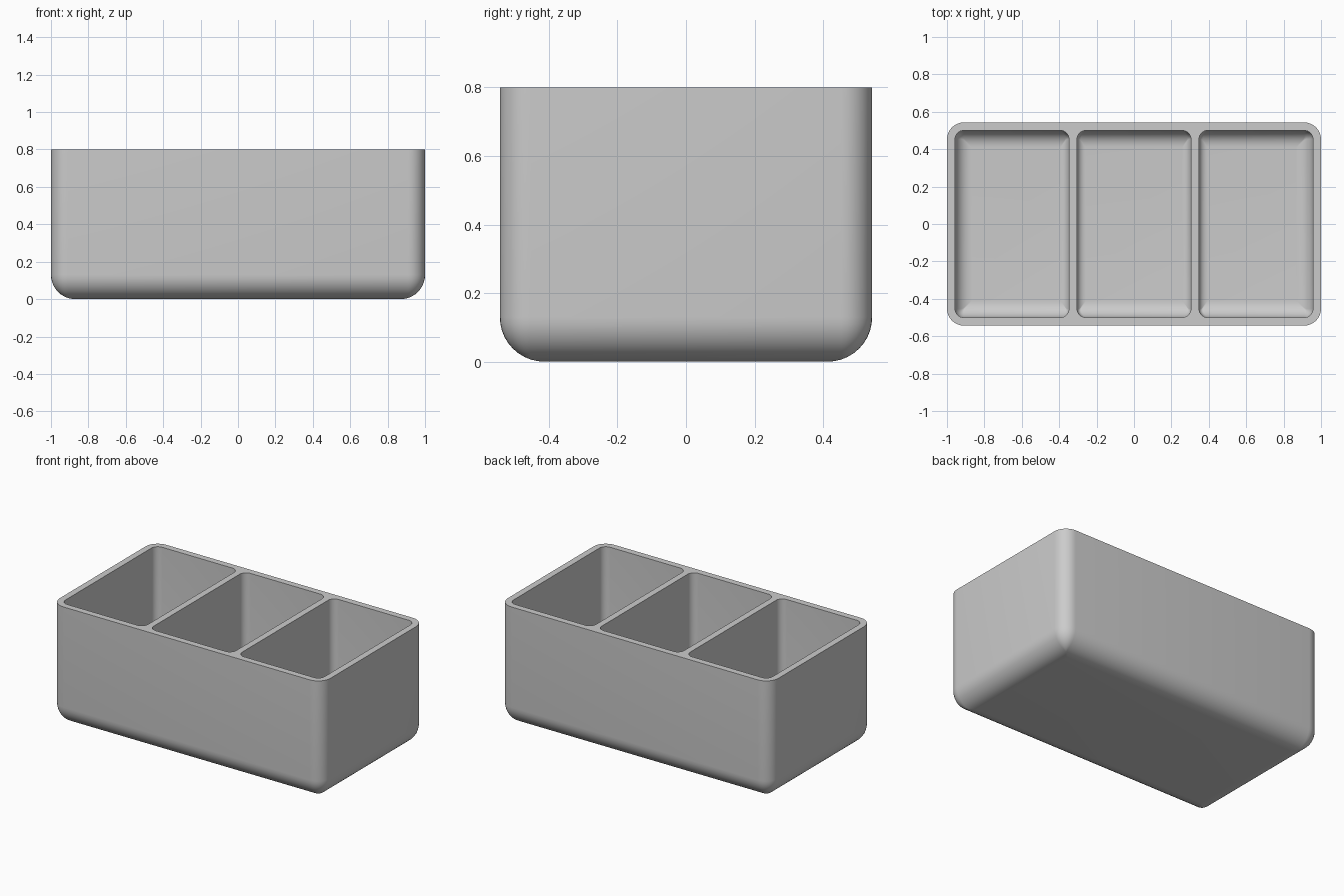
import bpy, bmesh, math
from mathutils import Vector

if "Cube" in bpy.data.objects:
    bpy.data.objects.remove(bpy.data.objects["Cube"])

HALF_X, HALF_Y, HEIGHT = 1.0, 0.543, 0.8
WALL = 0.043
CORNER, FILLET = 0.09, 0.13          # outer vertical corner and bottom rounding
IN_CORNER, IN_FILLET = 0.047, 0.087  # same shell, offset inwards
DIV_X = 0.326                        # divider centre line
DIV_FILLET = 0.045
CORNER_STEPS, FILLET_STEPS = 8, 10


def rounded_ring(bm, bounds, radius, z):
    """Closed loop of vertices round a rectangle with rounded corners."""
    x0, x1, y0, y1 = bounds
    centres = ((x1 - radius, y1 - radius), (x0 + radius, y1 - radius),
               (x0 + radius, y0 + radius), (x1 - radius, y0 + radius))
    ring = []
    for quarter, (cx, cy) in enumerate(centres):
        for i in range(CORNER_STEPS + 1):
            a = math.pi / 2 * (quarter + i / CORNER_STEPS)
            ring.append(bm.verts.new((cx + radius * math.cos(a),
                                      cy + radius * math.sin(a), z)))
    return ring


def tub(bm, bounds, corner, fillets, floor_z, inward):
    """Upright walls and rounded floor; returns the edges of the open top."""
    x0, x1, y0, y1 = bounds
    biggest = max(fillets)
    heights = [biggest * (1 - math.cos(math.pi / 2 * i / FILLET_STEPS))
               for i in range(FILLET_STEPS + 1)]
    rings = []
    for h in heights + [HEIGHT - floor_z]:
        ins = [r - math.sqrt(max(0, r * r - max(0, r - h) ** 2)) for r in fillets]
        radius = max(corner - max(ins), 0.004)
        rings.append(rounded_ring(bm, (x0 + ins[0], x1 - ins[1],
                                       y0 + ins[2], y1 - ins[3]),
                                  radius, floor_z + h))
    faces = []
    n = len(rings[0])
    for low, high in zip(rings, rings[1:]):
        for i in range(n):
            j = (i + 1) % n
            faces.append(bm.faces.new((low[i], low[j], high[j], high[i])))
    faces.append(bm.faces.new(rings[0][::-1]))
    if inward:
        bmesh.ops.reverse_faces(bm, faces=faces)
    top = rings[-1]
    return [bm.edges.get((top[i], top[(i + 1) % n])) for i in range(n)]


bm = bmesh.new()

# Outer shell
rim = tub(bm, (-HALF_X, HALF_X, -HALF_Y, HALF_Y), CORNER, [FILLET] * 4, 0, False)

# Three compartments; dividers have a tighter rounding at the floor
in_x, in_y = HALF_X - WALL, HALF_Y - WALL
gap = WALL / 2
for x0, x1, left, right in ((-in_x, -DIV_X - gap, IN_FILLET, DIV_FILLET),
                            (-DIV_X + gap, DIV_X - gap, DIV_FILLET, DIV_FILLET),
                            (DIV_X + gap, in_x, DIV_FILLET, IN_FILLET)):
    rim += tub(bm, (x0, x1, -in_y, in_y), IN_CORNER,
               [left, right, IN_FILLET, IN_FILLET], WALL, True)

# Flat rim joining the shell and the compartments
bmesh.ops.triangle_fill(bm, edges=rim, use_beauty=True, normal=Vector((0, 0, 1)))
bmesh.ops.recalc_face_normals(bm, faces=bm.faces)

mesh = bpy.data.meshes.new("divided_box")
bm.to_mesh(mesh)
bm.free()
box = bpy.data.objects.new("divided_box", mesh)
bpy.context.collection.objects.link(box)

grey = bpy.data.materials.new("light grey")
grey.diffuse_color = (0.6, 0.6, 0.6, 1)
grey.use_nodes = True
grey.node_tree.nodes["Principled BSDF"].inputs["Base Color"].default_value = grey.diffuse_color
mesh.materials.append(grey)

bpy.context.view_layer.objects.active = box
box.select_set(True)
bpy.ops.object.shade_smooth_by_angle(angle=math.radians(35))
